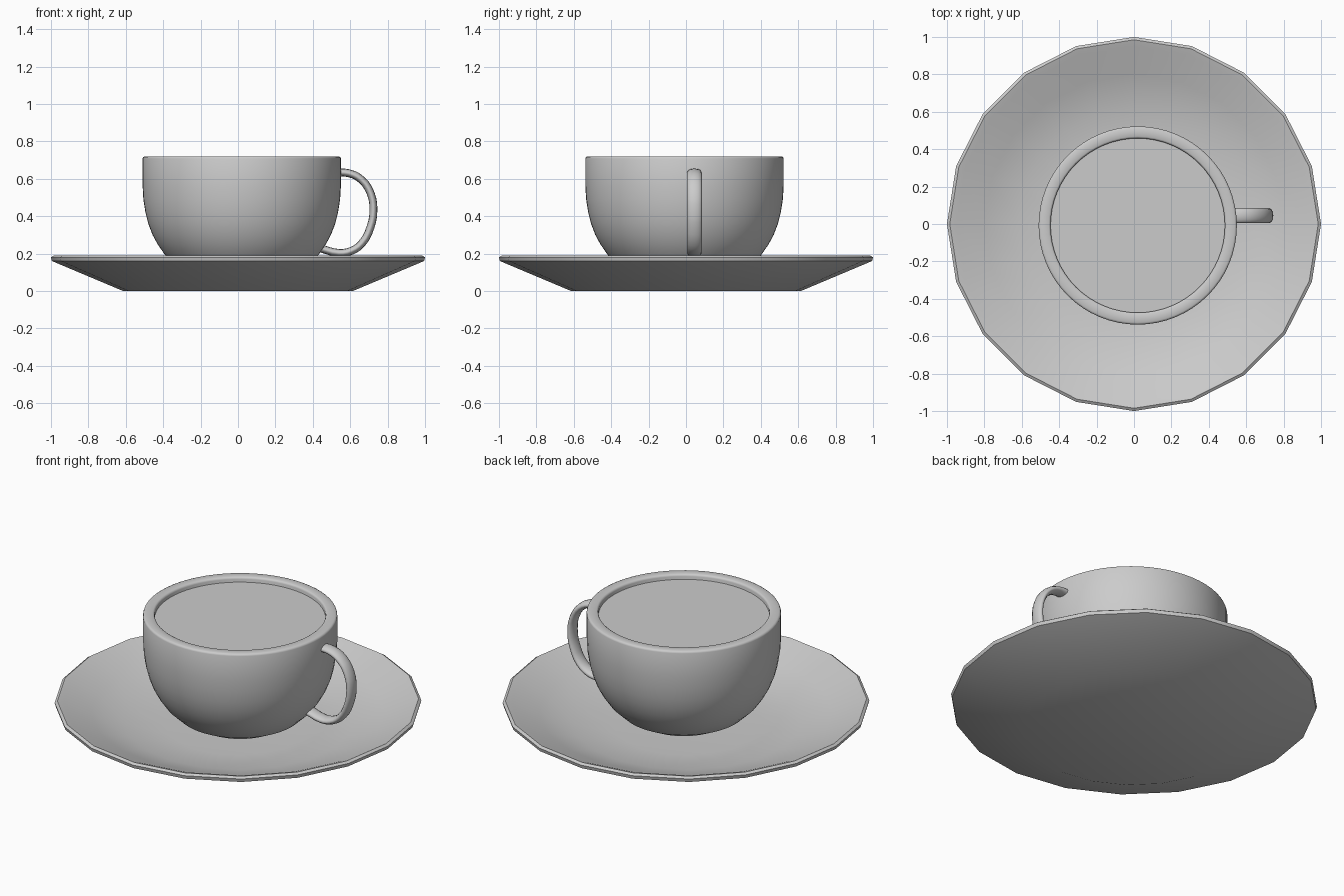
import bpy, bmesh, math

if "Cube" in bpy.data.objects:
    bpy.data.objects.remove(bpy.data.objects["Cube"])


def smooth(obj, angle):
    bpy.ops.object.select_all(action='DESELECT')
    obj.select_set(True)
    bpy.context.view_layer.objects.active = obj
    bpy.ops.object.shade_smooth_by_angle(angle=math.radians(angle))


def lathe(name, profile, sides, location=(0, 0, 0), angle=35):
    """Revolve an (r, z) profile around z; radius 0 points close the ends."""
    bm = bmesh.new()
    verts = [bm.verts.new((r, 0, z)) for r, z in profile]
    edges = [bm.edges.new(pair) for pair in zip(verts, verts[1:])]
    bmesh.ops.spin(bm, geom=verts + edges, cent=(0, 0, 0), axis=(0, 0, 1),
                   angle=math.tau, steps=sides, use_merge=False)
    bmesh.ops.remove_doubles(bm, verts=bm.verts, dist=1e-4)
    bmesh.ops.recalc_face_normals(bm, faces=bm.faces)
    mesh = bpy.data.meshes.new(name)
    bm.to_mesh(mesh)
    bm.free()
    obj = bpy.data.objects.new(name, mesh)
    bpy.context.collection.objects.link(obj)
    obj.location = location
    smooth(obj, angle)
    return obj


CX, CY = 0.02, -0.008   # cup axis, slightly off the saucer centre

# Saucer: coarse 20-sided dish
lathe("saucer", [(0, 0), (0.615, 0), (0.995, 0.16), (1.0, 0.18), (0.985, 0.19),
                 (0.95, 0.178), (0.8, 0.115), (0.62, 0.058), (0.4, 0.045),
                 (0, 0.045)], 20)

# Cup: rounded bowl with thick wall and softened lip
outer = [(0, 0.04), (0.14, 0.05), (0.25, 0.08), (0.345, 0.13), (0.412, 0.195),
         (0.45, 0.25), (0.477, 0.3), (0.5, 0.36), (0.515, 0.42), (0.526, 0.49),
         (0.53, 0.56), (0.53, 0.708)]
lip = [(0.527, 0.716), (0.519, 0.72), (0.476, 0.72), (0.469, 0.716), (0.466, 0.708)]
inner = [(0.466, 0.56), (0.45, 0.42), (0.4, 0.28), (0.3, 0.17), (0.15, 0.11), (0, 0.1)]
lathe("cup", outer + lip + inner, 64, (CX, CY, 0), 50)

# Drink surface just below the lip
lathe("drink", [(0, 0.69), (0.468, 0.69)], 64, (CX, CY, 0))

# Handle: flattened tube along a C-shaped path
path = [(0.52, 0.632), (0.59, 0.63), (0.66, 0.595), (0.71, 0.52), (0.724, 0.43),
        (0.708, 0.34), (0.663, 0.255), (0.605, 0.214), (0.54, 0.203), (0.44, 0.228)]
curve = bpy.data.curves.new("handle", 'CURVE')
curve.dimensions = '3D'
curve.bevel_depth = 0.021
curve.bevel_resolution = 4
curve.resolution_u = 3
curve.use_fill_caps = True
spline = curve.splines.new('BEZIER')
spline.bezier_points.add(len(path) - 1)
for point, (x, z) in zip(spline.bezier_points, path):
    point.co = (x, 0, z)
    point.handle_left_type = point.handle_right_type = 'AUTO'
handle = bpy.data.objects.new("handle", curve)
bpy.context.collection.objects.link(handle)
handle.location = (0, 0.045, 0)
handle.scale = (1, 1.9, 1)
bpy.ops.object.select_all(action='DESELECT')
handle.select_set(True)
bpy.context.view_layer.objects.active = handle
bpy.ops.object.convert(target='MESH')
smooth(bpy.context.view_layer.objects.active, 50)
